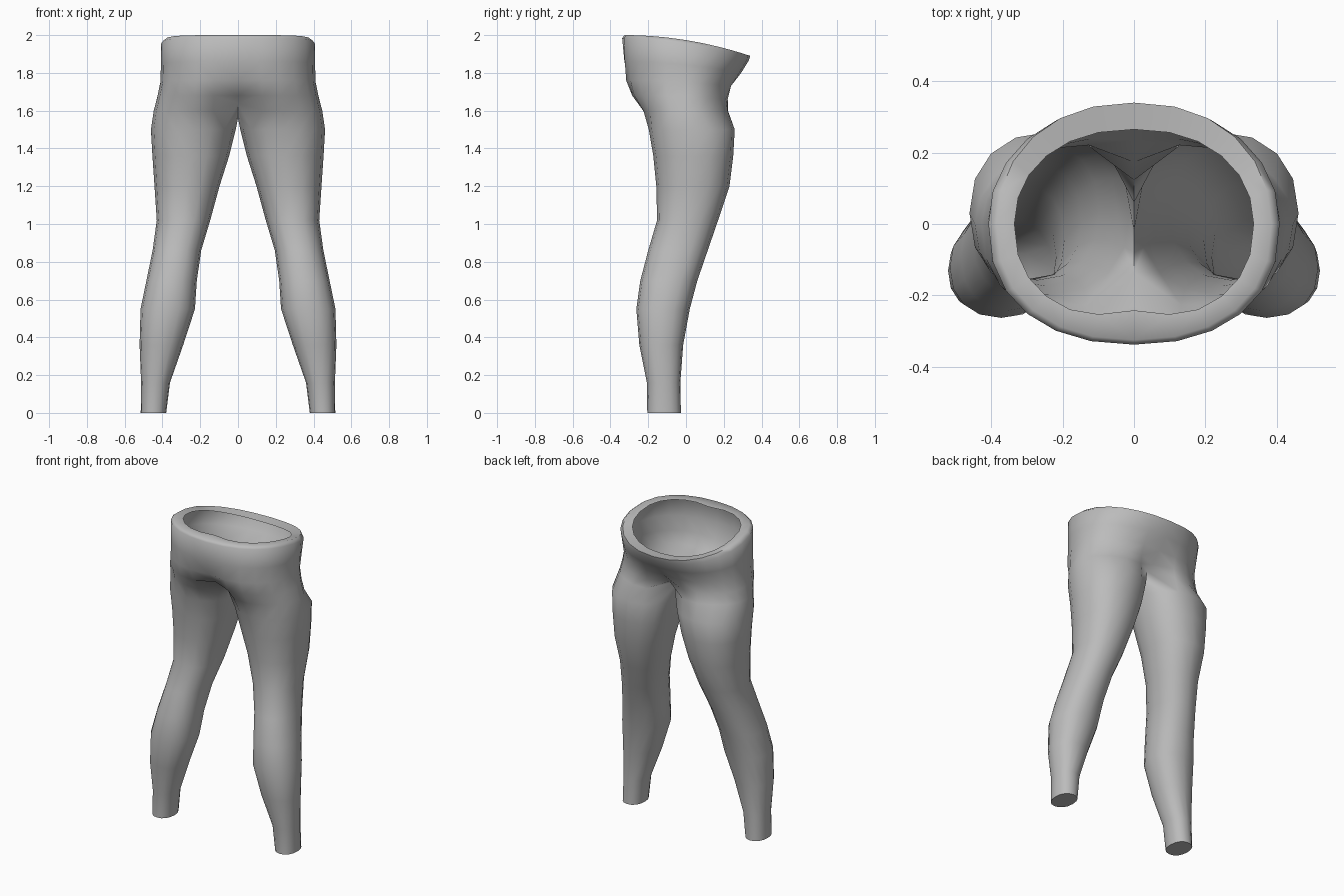
import bpy, bmesh, math

cube = bpy.data.objects.get("Cube")
if cube:
    bpy.data.objects.remove(cube, do_unlink=True)

cloth = bpy.data.materials.new("grey cloth")
cloth.use_nodes = True
grey = (0.5, 0.5, 0.5, 1)
cloth.diffuse_color = grey
cloth.node_tree.nodes["Principled BSDF"].inputs["Base Color"].default_value = grey

ARC = 12      # steps of the half hip arc
RING = 16     # sides of a leg

# Leg sections: height, inner x, outer x, front y, back y
LEG = [
    (0, .38, .515, -.205, -.027), (.16, .36, .513, -.207, -.03),
    (.36, .29, .521, -.247, -.015), (.55, .228, .516, -.263, .02),
    (.70, .218, .485, -.242, .06), (.86, .195, .452, -.2, .115),
    (1.02, .147, .43, -.153, .17), (1.2, .098, .442, -.157, .23),
    (1.36, .047, .453, -.173, .25), (1.5, .012, .461, -.197, .258),
]
# Hip sections: front z, back z, half width, front y, back y, front and back cleft
HIPS = [
    (1.6, 1.6, .446, -.255, .253, .12, .13),
    (1.68, 1.66, .427, -.31, .243, .08, .07),
    (1.76, 1.73, .411, -.333, .25, .03, .015),
    (1.86, 1.8, .408, -.336, .292, .01, 0),
    (1.985, 1.865, .408, -.338, .332, 0, 0),
    (2.0, 1.89, .385, -.325, .34, 0, 0),
    (1.995, 1.885, .335, -.272, .265, .03, 0),
]


def power(v, p):
    return math.copysign(abs(v) ** p, v)


def leg_ring(bm, z, xi, xo, yf, yb):
    ring = []
    for i in range(RING):
        a = math.radians(-135 + 360 * i / RING)
        x = (xi + xo) / 2 + (xo - xi) / 2 * power(math.cos(a), .9)
        y = (yf + yb) / 2 + (yb - yf) / 2 * power(math.sin(a), .9)
        ring.append(bm.verts.new((x, y, z)))
    return ring


def hip_arc(bm, zf, zb, w, yf, yb, cleft_f, cleft_b):
    arc = []
    for i in range(ARC + 1):
        a = math.radians(-90 + 180 * i / ARC)
        x = w * power(math.cos(a), .9) if 0 < i < ARC else 0
        s = math.sin(a)
        fold = math.exp(-(x / .1) ** 2)
        y = -yf * power(s, .85) + cleft_f * fold if s < 0 else yb * power(s, .95) - cleft_b * fold
        t = (y - yf) / (yb - yf)
        arc.append(bm.verts.new((x, y, zf + (zb - zf) * t * t)))
    return arc


def bridge(bm, low, high, closed):
    n = len(high)
    for i in range(n if closed else n - 1):
        j = (i + 1) % n
        bm.faces.new((low[i], low[j], high[j], high[i]))


bm = bmesh.new()

# Leg, closed at the cuff
rings = [leg_ring(bm, *row) for row in LEG]
for low, high in zip(rings, rings[1:]):
    bridge(bm, low, high, True)
bm.faces.new(rings[0][::-1])

# Crotch: lowest hip arc closed by a seam on the midline
arcs = [hip_arc(bm, *row) for row in HIPS]
arcs[0][0].co.z = arcs[0][-1].co.z = 1.64
seam = [bm.verts.new((0, y, z)) for y, z in ((.06, 1.59), (-.02, 1.56), (-.08, 1.59))]
bridge(bm, rings[-1], arcs[0] + seam, True)

# Hips, waistband and turned-in lip
for low, high in zip(arcs, arcs[1:]):
    bridge(bm, low, high, False)

# Other half
half = bm.verts[:] + bm.edges[:] + bm.faces[:]
bmesh.ops.mirror(bm, geom=half, axis='X', merge_dist=.0005)
bmesh.ops.recalc_face_normals(bm, faces=bm.faces[:])

mesh = bpy.data.meshes.new("trousers")
bm.to_mesh(mesh)
bm.free()
mesh.materials.append(cloth)
trousers = bpy.data.objects.new("trousers", mesh)
bpy.context.collection.objects.link(trousers)
bpy.context.view_layer.objects.active = trousers
trousers.select_set(True)
bpy.ops.object.shade_smooth_by_angle(angle=math.radians(60))
